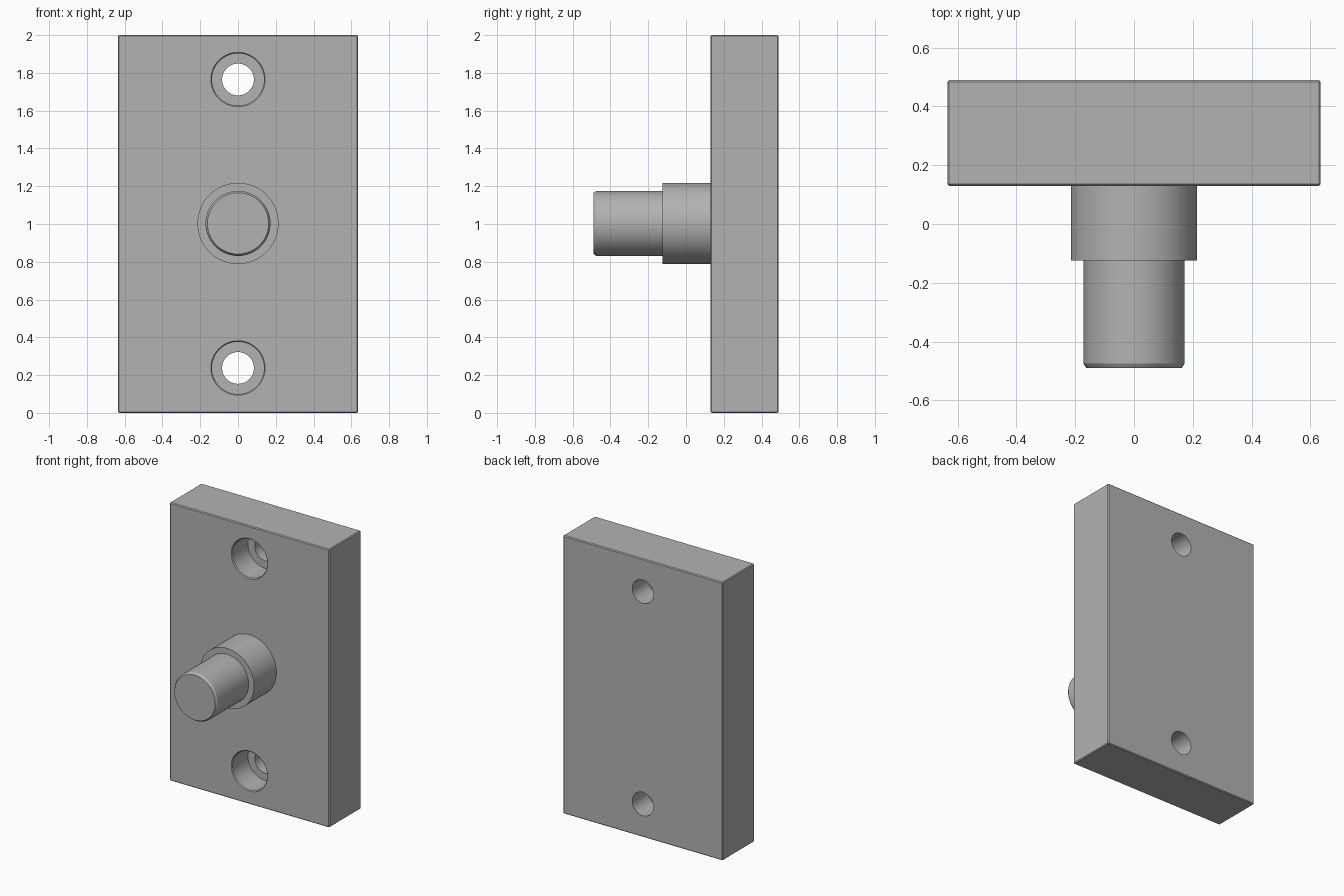
import bpy, bmesh, math

if "Cube" in bpy.data.objects:
    bpy.data.objects.remove(bpy.data.objects["Cube"])

Y_FRONT, Y_BACK = 0.13, 0.49
SEGMENTS = 64

steel = bpy.data.materials.new("plain grey")
steel.diffuse_color = (0.45, 0.45, 0.45, 1)
steel.use_nodes = True
steel.node_tree.nodes["Principled BSDF"].inputs["Base Color"].default_value = steel.diffuse_color


def new_object(name, bm):
    bmesh.ops.recalc_face_normals(bm, faces=bm.faces[:])
    mesh = bpy.data.meshes.new(name)
    bm.to_mesh(mesh)
    bm.free()
    mesh.materials.append(steel)
    obj = bpy.data.objects.new(name, mesh)
    bpy.context.collection.objects.link(obj)
    return obj


def turned(name, profile, z):
    """Closed round part along y; profile is (radius, y) pairs."""
    bm = bmesh.new()
    rings = []
    for r, y in profile:
        rings.append([bm.verts.new((r * math.cos(a), y, z + r * math.sin(a)))
                      for a in (2 * math.pi * i / SEGMENTS for i in range(SEGMENTS))])
    for a, b in zip(rings, rings[1:]):
        for i in range(SEGMENTS):
            j = (i + 1) % SEGMENTS
            bm.faces.new((a[i], a[j], b[j], b[i]))
    bm.faces.new(rings[0])
    bm.faces.new(rings[-1])
    return new_object(name, bm)


def smooth(obj):
    bpy.ops.object.select_all(action='DESELECT')
    obj.select_set(True)
    bpy.context.view_layer.objects.active = obj
    bpy.ops.object.shade_smooth_by_angle(angle=math.radians(30))


# Mounting plate with finely broken edges
bm = bmesh.new()
bmesh.ops.create_cube(bm, size=1)
for v in bm.verts:
    v.co = (v.co.x * 1.27, (Y_FRONT + Y_BACK) / 2 + v.co.y * (Y_BACK - Y_FRONT),
            1 + v.co.z * 2)
bmesh.ops.bevel(bm, geom=bm.edges[:], offset=0.006, segments=1, affect='EDGES')
plate = new_object("mounting_plate", bm)

# Counterbored screw holes, top and bottom
for z in (0.238, 1.765):
    cutter = turned("screw_hole_cutter", [
        (0.154, Y_FRONT - 0.01), (0.138, Y_FRONT + 0.006), (0.138, Y_FRONT + 0.18),
        (0.084, Y_FRONT + 0.18), (0.084, Y_BACK + 0.02)], z)
    cutter.hide_render = True
    cut = plate.modifiers.new("screw_hole", 'BOOLEAN')
    cut.operation = 'DIFFERENCE'
    cut.solver = 'EXACT'
    cut.object = cutter
    bpy.context.view_layer.objects.active = plate
    bpy.ops.object.modifier_apply(modifier=cut.name)
    bpy.data.objects.remove(cutter)
smooth(plate)

# Stepped locating pin with a chamfered tip
pin = turned("locating_pin", [
    (0.215, Y_FRONT + 0.002), (0.215, -0.125), (0.172, -0.125),
    (0.172, -0.475), (0.162, -0.49)], 1.003)
smooth(pin)
